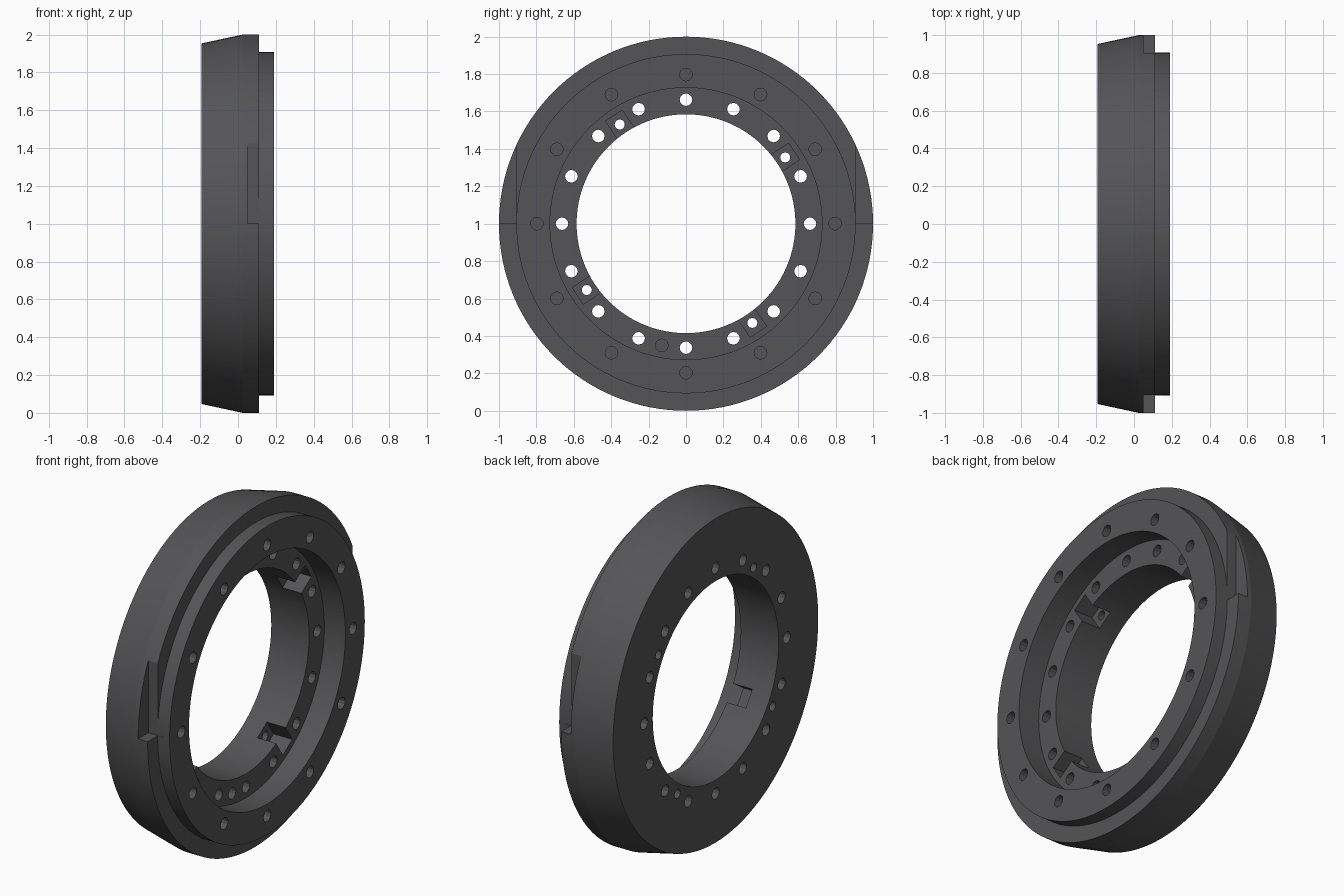
import bpy, bmesh, math
from mathutils import Matrix, Vector

if "Cube" in bpy.data.objects:
    bpy.data.objects.remove(bpy.data.objects["Cube"])

CENTRE = Matrix.Translation((0, 0, 1))


def make_object(name, bm):
    bmesh.ops.recalc_face_normals(bm, faces=bm.faces)
    mesh = bpy.data.meshes.new(name)
    bm.to_mesh(mesh)
    bm.free()
    ob = bpy.data.objects.new(name, mesh)
    bpy.context.collection.objects.link(ob)
    return ob


def lathe_x(name, profile, steps):
    """Spin a closed (x, radius) profile about the ring's x axis."""
    bm = bmesh.new()
    rings = []
    for i in range(steps):
        a = 2 * math.pi * i / steps
        rings.append([bm.verts.new((x, r * math.cos(a), 1 + r * math.sin(a))) for x, r in profile])
    n = len(profile)
    for i in range(steps):
        p, q = rings[i], rings[(i + 1) % steps]
        for j in range(n):
            k = (j + 1) % n
            bm.faces.new((p[j], p[k], q[k], q[j]))
    return make_object(name, bm)


def add_hole(bm, deg, r, radius, x0, x1):
    a = math.radians(deg)
    pos = Matrix.Translation(((x0 + x1) / 2, r * math.cos(a), r * math.sin(a)))
    bmesh.ops.create_cone(bm, cap_ends=True, segments=12, radius1=radius, radius2=radius,
                          depth=x1 - x0,
                          matrix=CENTRE @ pos @ Matrix.Rotation(math.pi / 2, 4, 'Y'))


def add_box(bm, lo, hi, deg=0):
    lo, hi = Vector(lo), Vector(hi)
    m = Matrix.Translation((lo + hi) / 2) @ Matrix.Diagonal((*(hi - lo), 1))
    bmesh.ops.create_cube(bm, size=1, matrix=CENTRE @ Matrix.Rotation(math.radians(deg), 4, 'X') @ m)


def cut(ob, cutter):
    cutter.hide_render = True
    mod = ob.modifiers.new("cut", 'BOOLEAN')
    mod.operation = 'DIFFERENCE'
    mod.solver = 'EXACT'
    mod.object = cutter
    bpy.context.view_layer.objects.active = ob
    bpy.ops.object.modifier_apply(modifier=mod.name)
    bpy.data.objects.remove(cutter)


# Ring body: tapered back, stepped front rim, recessed inner ledge
ring = lathe_x("mount_ring", [
    (-0.193, 0.585), (-0.193, 0.953), (0.025, 1.0), (0.112, 1.0),
    (0.112, 0.907), (0.19, 0.907), (0.19, 0.727), (0.053, 0.727), (0.053, 0.585)], 128)

# Square pockets open to the bore, and two ratchet notches in the rim
bm = bmesh.new()
for k in range(4):
    add_box(bm, (-0.07, 0.5, -0.053), (0.1, 0.695, 0.053), 33.75 + 90 * k)
for y0, y1 in ((-1.1, -0.905), (0.905, 1.1)):
    add_box(bm, (0.05, y0, 0), (0.15, y1, 0.6))
cut(ring, make_object("pocket_cutter", bm))

# Bolt holes: through the ledge, through the pockets, blind in the front rim
bm = bmesh.new()
for k in range(16):
    add_hole(bm, 22.5 * k, 0.663, 0.034, -0.3, 0.15)
for k in range(4):
    add_hole(bm, 33.75 + 90 * k, 0.638, 0.027, -0.3, 0.0)
for k in range(12):
    add_hole(bm, 30 * k, 0.797, 0.034, 0.07, 0.3)
add_hole(bm, -101.25, 0.663, 0.034, -0.07, 0.15)
cut(ring, make_object("hole_cutter", bm))

# Dark grey finish with crisp edges
mat = bpy.data.materials.new("dark_grey")
mat.diffuse_color = (0.09, 0.09, 0.095, 1)
mat.use_nodes = True
mat.node_tree.nodes["Principled BSDF"].inputs["Base Color"].default_value = mat.diffuse_color
ring.data.materials.clear()
ring.data.materials.append(mat)
for p in ring.data.polygons:
    p.material_index = 0
bpy.ops.object.select_all(action='DESELECT')
ring.select_set(True)
bpy.context.view_layer.objects.active = ring
bpy.ops.object.shade_smooth_by_angle(angle=math.radians(10))
